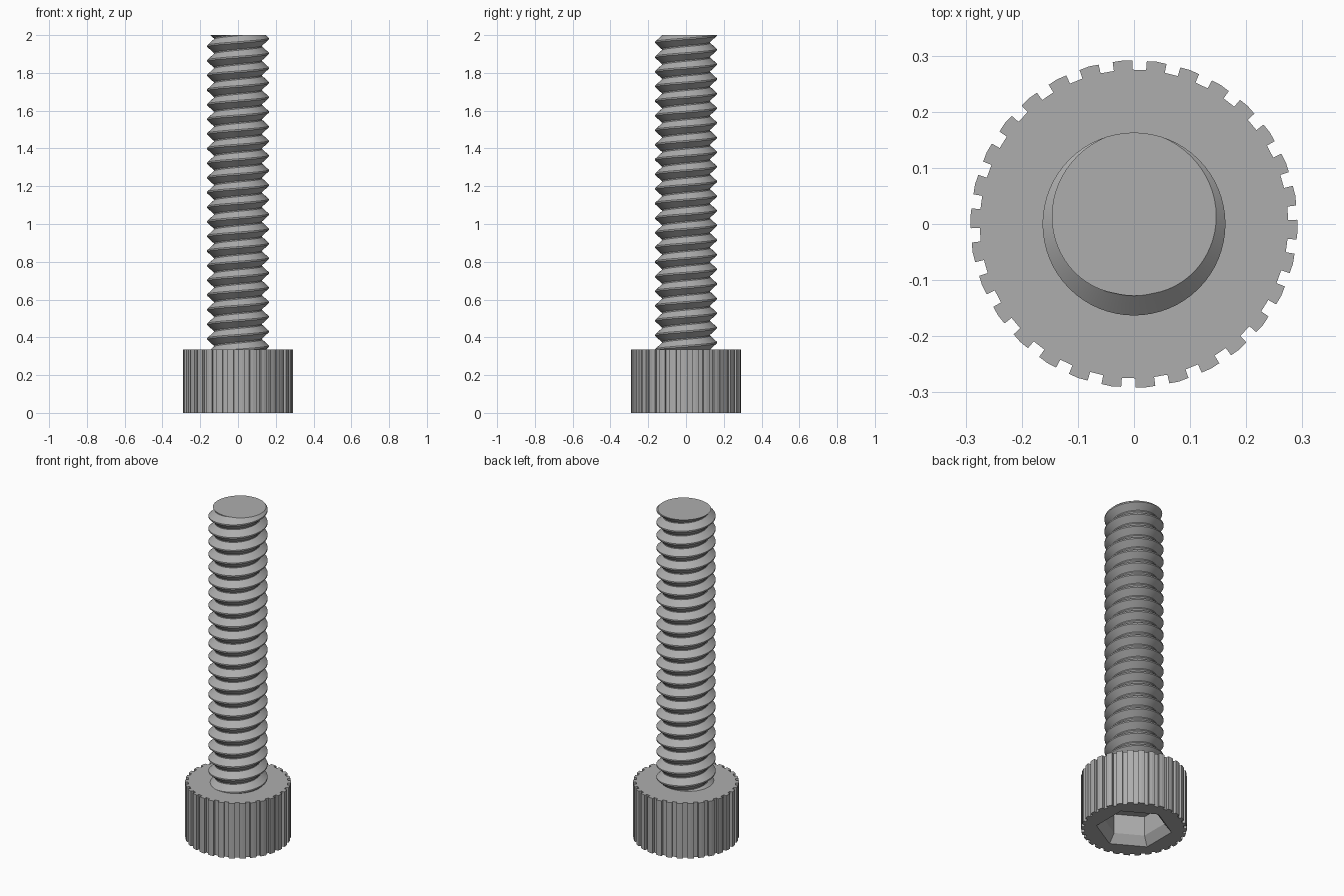
import bpy, bmesh
from math import sin, cos, pi, radians

if "Cube" in bpy.data.objects:
    bpy.data.objects.remove(bpy.data.objects["Cube"])

steel = bpy.data.materials.new("grey_steel")
steel.use_nodes = True
steel.diffuse_color = (0.42, 0.42, 0.42, 1)
steel.node_tree.nodes["Principled BSDF"].inputs["Base Color"].default_value = (0.42, 0.42, 0.42, 1)

HEAD_TOP, TOP = 0.335, 2.0


def finish(bm, name):
    bmesh.ops.recalc_face_normals(bm, faces=bm.faces)
    mesh = bpy.data.meshes.new(name)
    bm.to_mesh(mesh)
    bm.free()
    mesh.materials.append(steel)
    obj = bpy.data.objects.new(name, mesh)
    bpy.context.collection.objects.link(obj)
    return obj


def ring(bm, points, z):
    return [bm.verts.new((x, y, z)) for x, y in points]


def bridge(bm, a, b):
    for i in range(len(a)):
        j = (i + 1) % len(a)
        bm.faces.new((a[i], a[j], b[j], b[i]))


def fill_between(bm, loops):
    edges = [bm.edges.get((l[i], l[i - 1])) for l in loops for i in range(len(l))]
    bmesh.ops.triangle_fill(bm, edges=edges, use_beauty=True)


def hexagon(r):
    return [(r * cos(k * pi / 3 + pi / 6), r * sin(k * pi / 3 + pi / 6)) for k in range(6)]


# Knurled head with a hexagonal key socket in its underside
teeth = 30
outline = []
for k in range(teeth):
    mid = radians(-2 + 360 / teeth * k)
    for r, offset in ((0.275, -3.5), (0.291, -3.5), (0.292, 0), (0.291, 3.5), (0.275, 3.5)):
        a = mid + radians(offset)
        outline.append((r * cos(a), r * sin(a)))
bm = bmesh.new()
low, high = ring(bm, outline, 0), ring(bm, outline, HEAD_TOP)
bridge(bm, low, high)
bm.faces.new(high)
mouth, throat, floor = (ring(bm, hexagon(r), z) for r, z in ((0.21, 0), (0.17, 0.05), (0.17, 0.17)))
bridge(bm, mouth, throat)
bridge(bm, throat, floor)
bm.faces.new(floor)
fill_between(bm, (low, mouth))
finish(bm, "socket_head")

# Right-handed thread swept as a helix, then cut flat at both ends
pitch, steps = 0.0775, 64
profile = ((0.128, -0.5), (0.128, -0.46), (0.163, -0.05), (0.163, 0.05), (0.128, 0.46), (0.128, 0.5))
turns = int((TOP - HEAD_TOP) / pitch) + 4
bm = bmesh.new()
previous = None
for i in range(turns * steps + 1):
    a = 2 * pi * i / steps
    # a crest meets the cut end at the back
    z0 = TOP + pitch * (i / steps - 0.25 - turns + 2)
    row = [bm.verts.new((r * cos(a), r * sin(a), z0 + h * pitch)) for r, h in profile]
    if previous:
        for k in range(len(row) - 1):
            bm.faces.new((previous[k], row[k], row[k + 1], previous[k + 1]))
    previous = row
bmesh.ops.remove_doubles(bm, verts=bm.verts, dist=0.0002)
for z, up in ((TOP, 1), (HEAD_TOP - 0.005, -1)):
    cut = bmesh.ops.bisect_plane(bm, geom=bm.verts[:] + bm.edges[:] + bm.faces[:],
                                 plane_co=(0, 0, z), plane_no=(0, 0, up), clear_outer=True)
    rim = [e for e in cut["geom_cut"] if isinstance(e, bmesh.types.BMEdge)]
    bmesh.ops.contextual_create(bm, geom=rim)
shaft = finish(bm, "threaded_shaft")

# Smooth along the helix, sharp at crest, root and cut ends
bpy.ops.object.select_all(action="DESELECT")
shaft.select_set(True)
bpy.context.view_layer.objects.active = shaft
bpy.ops.object.shade_smooth_by_angle(angle=radians(25))
